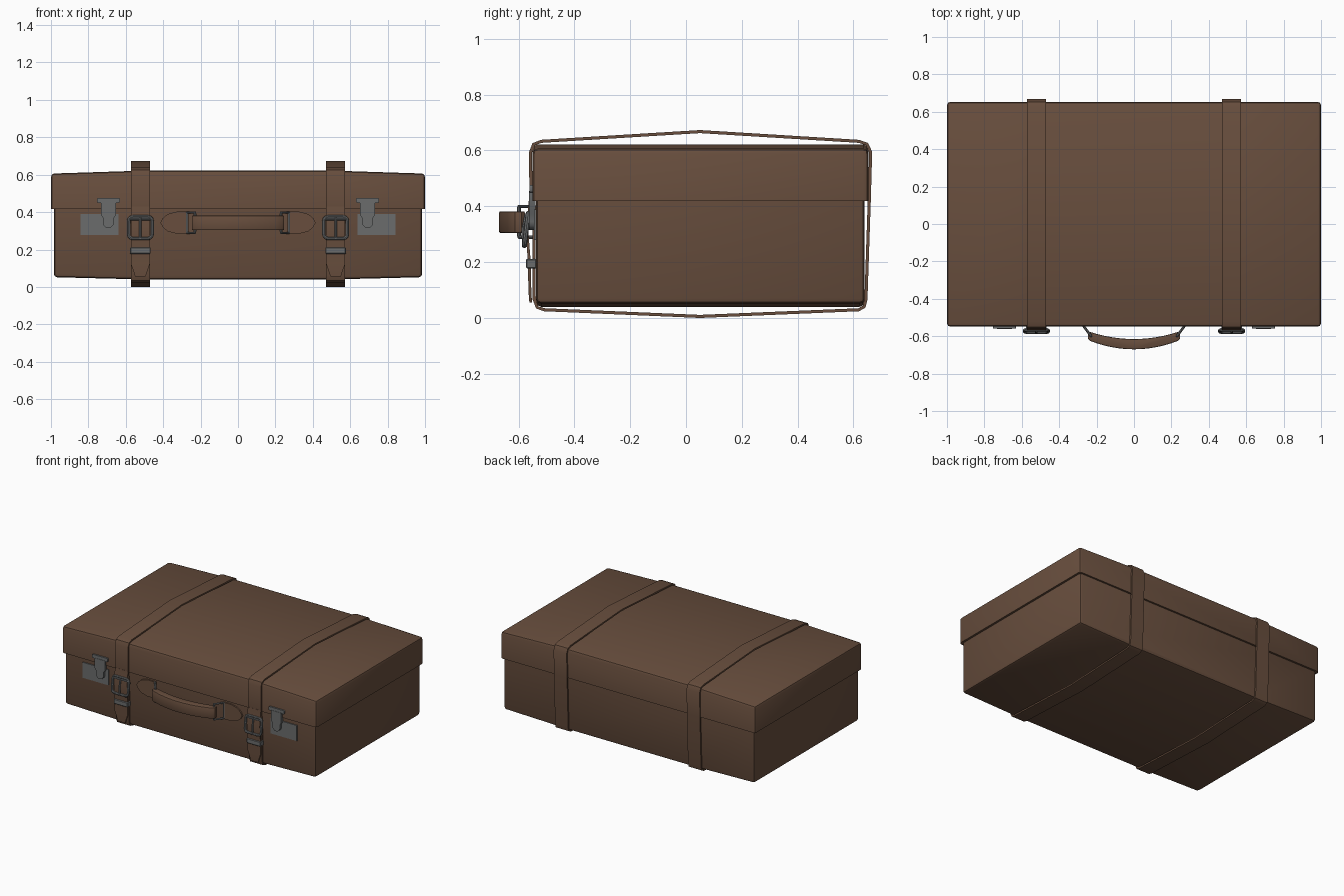
import bpy, bmesh, math
from mathutils import Vector

if "Cube" in bpy.data.objects:
    bpy.data.objects.remove(bpy.data.objects["Cube"])


def material(name, col):
    m = bpy.data.materials.new(name)
    m.diffuse_color = (*col, 1)
    m.use_nodes = True
    m.node_tree.nodes["Principled BSDF"].inputs["Base Color"].default_value = m.diffuse_color
    return m


LEATHER = material("brown leather", (0.138, 0.076, 0.047))
METAL = material("grey metal", (0.145, 0.15, 0.152))


def finish(name, bm, mat):
    bmesh.ops.recalc_face_normals(bm, faces=bm.faces[:])
    me = bpy.data.meshes.new(name)
    bm.to_mesh(me)
    bm.free()
    ob = bpy.data.objects.new(name, me)
    bpy.context.collection.objects.link(ob)
    me.materials.append(mat)
    smooth(ob)
    return ob


def smooth(ob):
    bpy.ops.object.select_all(action='DESELECT')
    ob.select_set(True)
    bpy.context.view_layer.objects.active = ob
    bpy.ops.object.shade_smooth_by_angle(angle=math.radians(35))


def prism(name, pts, axis, lo, hi, mat, bevel=0, keep=None, seg=2):
    """Extrude a 2D outline along y (axis 1) or z (axis 2), bevel chosen edges."""
    bm = bmesh.new()
    place = (lambda p, h: (p[0], h, p[1])) if axis == 1 else (lambda p, h: (p[0], p[1], h))
    a = [bm.verts.new(place(p, lo)) for p in pts]
    b = [bm.verts.new(place(p, hi)) for p in pts]
    bm.faces.new(a)
    bm.faces.new(b[::-1])
    n = len(pts)
    for i in range(n):
        bm.faces.new((a[i], b[i], b[(i + 1) % n], a[(i + 1) % n]))
    bmesh.ops.recalc_face_normals(bm, faces=bm.faces[:])
    if bevel:
        es = [e for e in bm.edges if e.calc_face_angle(0) > 0.6
              and (keep is None or keep((e.verts[0].co + e.verts[1].co) / 2))]
        bmesh.ops.bevel(bm, geom=es, offset=bevel, segments=seg, profile=0.5, affect='EDGES')
    return finish(name, bm, mat)


def strip(name, x, path, thick, mat, closed):
    """Flat band around x; path holds outer (y, z, half width), inside on the right."""
    bm = bmesh.new()
    n = len(path)
    rings = []
    for i, (y, z, w) in enumerate(path):
        p = Vector((y, z))
        dirs = []
        if closed or i > 0:
            dirs.append((p - Vector(path[i - 1][:2])).normalized())
        if closed or i < n - 1:
            dirs.append((Vector(path[(i + 1) % n][:2]) - p).normalized())
        t = sum(dirs, Vector((0, 0))).normalized()
        q = p + Vector((t.y, -t.x)) * thick
        rings.append([bm.verts.new(c) for c in ((x - w, y, z), (x + w, y, z),
                                                (x + w, q.x, q.y), (x - w, q.x, q.y))])
    for i in range(n if closed else n - 1):
        r, s = rings[i], rings[(i + 1) % n]
        for k in range(4):
            bm.faces.new((r[k], r[(k + 1) % 4], s[(k + 1) % 4], s[k]))
    if not closed:
        bm.faces.new(rings[0])
        bm.faces.new(rings[-1][::-1])
    return finish(name, bm, mat)


def wire(name, pts, radius, mat, closed=True):
    cu = bpy.data.curves.new(name, 'CURVE')
    cu.dimensions = '3D'
    cu.bevel_depth = radius
    cu.bevel_resolution = 2
    cu.use_fill_caps = True
    sp = cu.splines.new('POLY')
    sp.points.add(len(pts) - 1)
    for q, p in zip(sp.points, pts):
        q.co = (*p, 1)
    sp.use_cyclic_u = closed
    cu.materials.append(mat)
    ob = bpy.data.objects.new(name, cu)
    bpy.context.collection.objects.link(ob)
    bpy.ops.object.select_all(action='DESELECT')
    ob.select_set(True)
    bpy.context.view_layer.objects.active = ob
    bpy.ops.object.convert(target='MESH')
    smooth(bpy.context.object)


def rounded(cx, cz, hx, hz, r, n=3):
    pts = []
    for k, (sx, sz) in enumerate(((1, 1), (-1, 1), (-1, -1), (1, -1))):
        for j in range(n + 1):
            a = math.pi / 2 * (k + j / n)
            pts.append((cx + sx * (hx - r) + r * math.cos(a), cz + sz * (hz - r) + r * math.sin(a)))
    return pts


# case halves, slightly crowned along x
prism("case_base", [(-0.985, 0.44), (-0.985, 0.052), (-0.5, 0.04), (0.5, 0.04), (0.985, 0.052), (0.985, 0.44)],
      1, -0.537, 0.64, LEATHER, 0.018, lambda c: c.z < 0.43)
prism("case_lid", [(-1, 0.418), (-1, 0.606), (-0.5, 0.622), (0.5, 0.622), (1, 0.606), (1, 0.418)],
      1, -0.549, 0.653, LEATHER, 0.018, lambda c: c.z > 0.43)

LOOP = [(0.05, 0.673), (0.62, 0.638), (0.652, 0.627), (0.667, 0.595), (0.662, 0.42), (0.65, 0.065),
        (0.643, 0.037), (0.62, 0.024), (0.05, 0.0), (-0.51, 0.024), (-0.537, 0.034), (-0.549, 0.065),
        (-0.55, 0.33), (-0.561, 0.41), (-0.562, 0.595), (-0.55, 0.626), (-0.52, 0.638)]
TONGUE = [(-0.561, 0.055, 0.028), (-0.563, 0.075, 0.034), (-0.565, 0.125, 0.051), (-0.566, 0.2, 0.051),
          (-0.571, 0.26, 0.051), (-0.575, 0.32, 0.051), (-0.566, 0.385, 0.051), (-0.5625, 0.43, 0.051)]

for s, side in ((-1, "left"), (1, "right")):
    # strap, its loose end, keeper and buckle
    x = s * 0.522
    strip(side + "_strap", x, [(y, z, 0.051) for y, z in LOOP], 0.011, LEATHER, True)
    strip(side + "_strap_end", x, TONGUE, 0.01, LEATHER, False)
    prism(side + "_strap_keeper", [(x - 0.055, 0.177), (x + 0.055, 0.177), (x + 0.055, 0.212), (x - 0.055, 0.212)],
          1, -0.573, -0.535, METAL, 0.004, seg=1)
    wire(side + "_buckle_frame", [(px, -0.567 - 0.12 * (0.36 - pz), pz)
                                  for px, pz in rounded(x, 0.317, 0.063, 0.058, 0.022)], 0.009, METAL)
    wire(side + "_buckle_bar", [(x - 0.06, -0.57, 0.362), (x + 0.06, -0.57, 0.362)], 0.006, METAL, False)
    wire(side + "_buckle_prong", [(x, -0.573, 0.37), (x, -0.583, 0.32), (x, -0.582, 0.262)], 0.006, METAL, False)

    # latch: back plate, hinge bar and hasp
    prism(side + "_latch_plate", [(s * 0.638, 0.279), (s * 0.842, 0.279), (s * 0.842, 0.389), (s * 0.638, 0.389)],
          1, -0.544, -0.535, METAL)
    c = s * 0.693
    prism(side + "_latch_hinge", rounded(c, 0.463, 0.062, 0.013, 0.007), 1, -0.56, -0.547, METAL)
    hasp = [(c + 0.04, 0.455), (c + 0.04, 0.385), (c + 0.03, 0.37), (c + 0.03, 0.345)]
    hasp += [(c + 0.03 * math.cos(a), 0.345 - 0.03 * math.sin(a)) for a in (0.5, 1.05, 1.57, 2.09, 2.64)]
    hasp += [(c - 0.03, 0.345), (c - 0.03, 0.37), (c - 0.04, 0.385), (c - 0.04, 0.455)]
    prism(side + "_latch_hasp", hasp, 1, -0.562, -0.54, METAL)

    # handle mount: leather tab and metal ring
    tab = [(s * 0.265, 0.285), (s * 0.265, 0.402), (s * 0.33, 0.402), (s * 0.375, 0.39), (s * 0.402, 0.368),
           (s * 0.415, 0.344), (s * 0.402, 0.319), (s * 0.375, 0.297), (s * 0.33, 0.285)]
    prism(side + "_handle_tab", tab, 1, -0.547, -0.535, LEATHER)
    ring = []
    for px, pz in rounded(0, 0.344, 0.5, 0.055, 0.016):
        f = (px + 0.5)  # 0 at the handle, 1 at the tab
        ring.append((s * (0.23 + 0.042 * f), -0.598 + 0.055 * f, pz))
    wire(side + "_handle_ring", ring, 0.007, METAL)

# curved leather grip
N = 12
xs = [-0.235 + 0.47 * i / N for i in range(N + 1)]
front = [(x, -0.67 + 0.045 * (x / 0.235) ** 2) for x in xs]
back = [(x, -0.615 + 0.038 * (x / 0.235) ** 2) for x in reversed(xs)]
grip = front + [(0.247, -0.612), (0.247, -0.59)] + back + [(-0.247, -0.59), (-0.247, -0.612)]
prism("handle_grip", grip, 2, 0.304, 0.382, LEATHER, 0.006,
      lambda c: c.z < 0.31 or c.z > 0.375)
